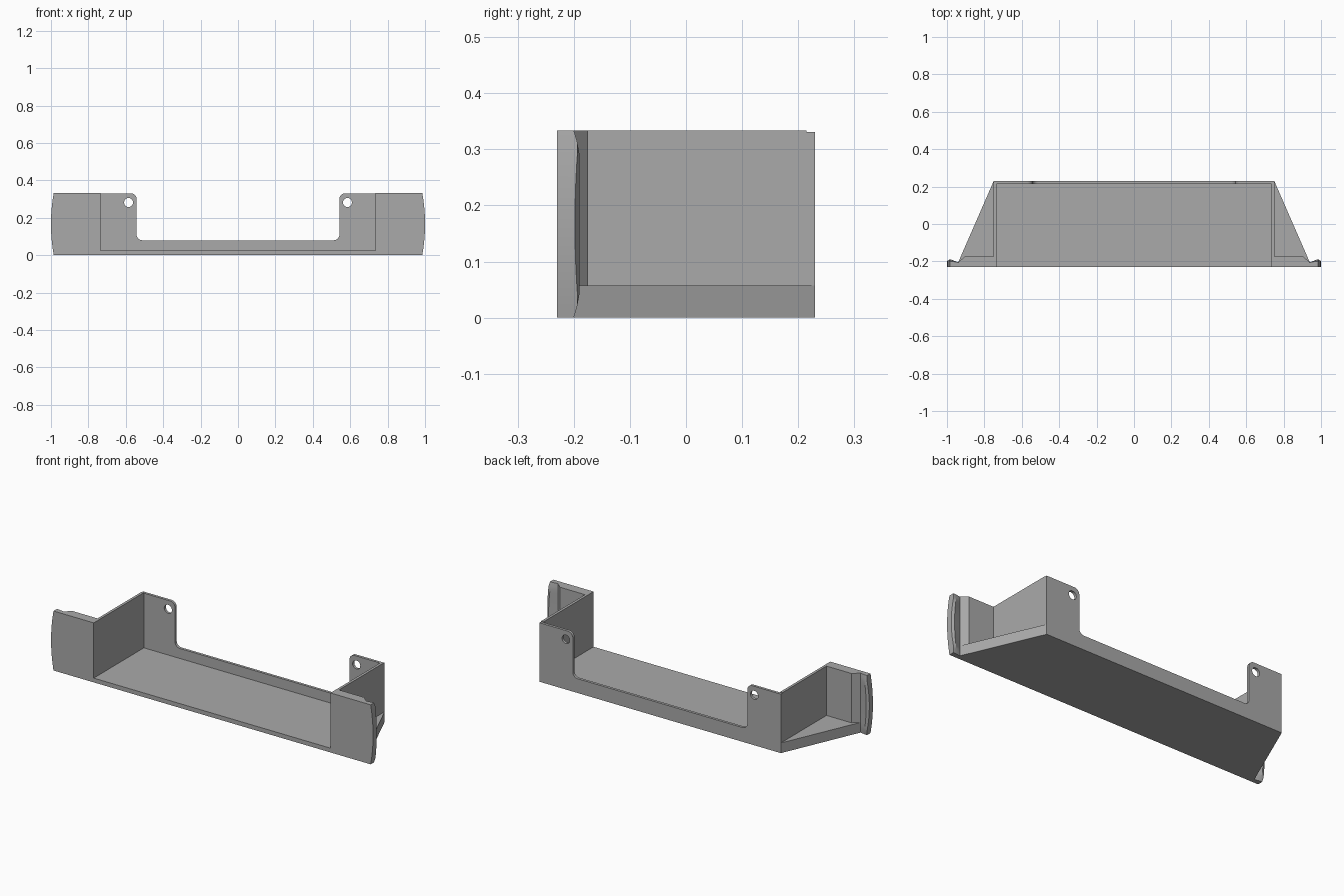
import bpy, bmesh, math
from mathutils import Vector

cube = bpy.data.objects.get("Cube")
if cube:
    bpy.data.objects.remove(cube, do_unlink=True)

grey = bpy.data.materials.new("plain_grey")
grey.use_nodes = True
grey.diffuse_color = (0.4, 0.4, 0.4, 1)
grey.node_tree.nodes["Principled BSDF"].inputs["Base Color"].default_value = (0.4, 0.4, 0.4, 1)

# Main dimensions
HALF, WALL, DEPTH, TOP = 0.75, 0.015, 0.23, 0.334
FLOOR, SHELF, PLATE_BACK = 0.024, 0.057, -0.175
INNER = HALF - WALL


def loft(name, sections, mirror=False):
    """Skin a stack of matching cross-sections and cap both ends."""
    bm = bmesh.new()
    rings = [[bm.verts.new(p) for p in section] for section in sections]
    for low, high in zip(rings, rings[1:]):
        for i in range(len(low)):
            j = (i + 1) % len(low)
            bm.faces.new((low[i], low[j], high[j], high[i]))
    bm.faces.new(rings[0][::-1])
    bm.faces.new(rings[-1])
    bmesh.ops.recalc_face_normals(bm, faces=bm.faces)
    mesh = bpy.data.meshes.new(name)
    bm.to_mesh(mesh)
    bm.free()
    mesh.materials.append(grey)
    obj = bpy.data.objects.new(name, mesh)
    bpy.context.collection.objects.link(obj)
    if mirror:
        mod = obj.modifiers.new("mirror", 'MIRROR')
        mod.use_mirror_merge = False
    return obj


def prism(name, outline, z0, z1, mirror=False):
    return loft(name, [[(x, y, z) for x, y in outline] for z in (z0, z1)], mirror)


def box(name, x0, x1, y0, y1, z0, z1, mirror=False):
    return prism(name, [(x0, y0), (x1, y0), (x1, y1), (x0, y1)], z0, z1, mirror)


def arc(cx, cz, r, start, end, steps=8):
    angles = [math.radians(start + (end - start) * i / steps) for i in range(steps + 1)]
    return [(cx + r * math.cos(a), cz + r * math.sin(a)) for a in angles]


# Tray floor and side walls
box("tray_floor", -HALF, HALF, -DEPTH, DEPTH, 0, FLOOR)
box("side_walls", INNER, HALF, -DEPTH, DEPTH - WALL, FLOOR, TOP, mirror=True)

# Back panel: low lip with two raised, rounded tabs that have screw holes
TAB, LIP, TAB_TOP, R = 0.542, 0.08, 0.331, 0.03
half = [(HALF, FLOOR), (HALF, TAB_TOP)]
half += arc(TAB + R, TAB_TOP - R, R, 90, 180)
half += arc(TAB - R, LIP + R, R, 0, -90)
outline = half + [(-x, z) for x, z in reversed(half)]
holes = [arc(side * 0.585, 0.282, 0.024, 0, 345, 23) for side in (-1, 1)]

curve = bpy.data.curves.new("back_panel", 'CURVE')
curve.dimensions = '2D'
curve.fill_mode = 'BOTH'
curve.extrude = WALL / 2
for points in [outline] + holes:
    spline = curve.splines.new('POLY')
    spline.points.add(len(points) - 1)
    for point, (x, z) in zip(spline.points, points):
        point.co = (x, z, 0, 1)
    spline.use_cyclic_u = True
curve.materials.append(grey)
back = bpy.data.objects.new("back_panel", curve)
bpy.context.collection.objects.link(back)
back.location.y = DEPTH - WALL / 2
back.rotation_euler.x = math.pi / 2
bpy.ops.object.select_all(action='DESELECT')
back.select_set(True)
bpy.context.view_layer.objects.active = back
bpy.ops.object.convert(target='MESH')

# Tapered gusset shelves outside the walls
prism("gusset_shelves",
      [(HALF, PLATE_BACK), (0.905, PLATE_BACK), (0.94, -0.205), (HALF, DEPTH)],
      0, SHELF, mirror=True)

# Front ears: thick plate, bevelled step, thin grip with a bowed outer edge
sections = []
STEPS = 16
for i in range(STEPS + 1):
    t = 2 * i / STEPS - 1
    edge = 1 - 0.015 * t * t
    ridge = -0.19 - 0.01 * max(0, (abs(t) - 0.8) / 0.2)
    tip = min(ridge, -0.198 + 0.008 * t * t)
    sections.append([(x, y, TOP * (t + 1) / 2) for x, y in (
        (HALF, -DEPTH), (edge, -DEPTH), (edge, tip), (edge - 0.014, ridge),
        (0.94, -0.205), (0.905, PLATE_BACK), (HALF, PLATE_BACK))])
ears = loft("front_ears", sections, mirror=True)

# Keep flat faces crisp and round only the shallow curves
for obj in (back, ears):
    bpy.ops.object.select_all(action='DESELECT')
    obj.select_set(True)
    bpy.context.view_layer.objects.active = obj
    bpy.ops.object.shade_smooth_by_angle(angle=math.radians(20))
